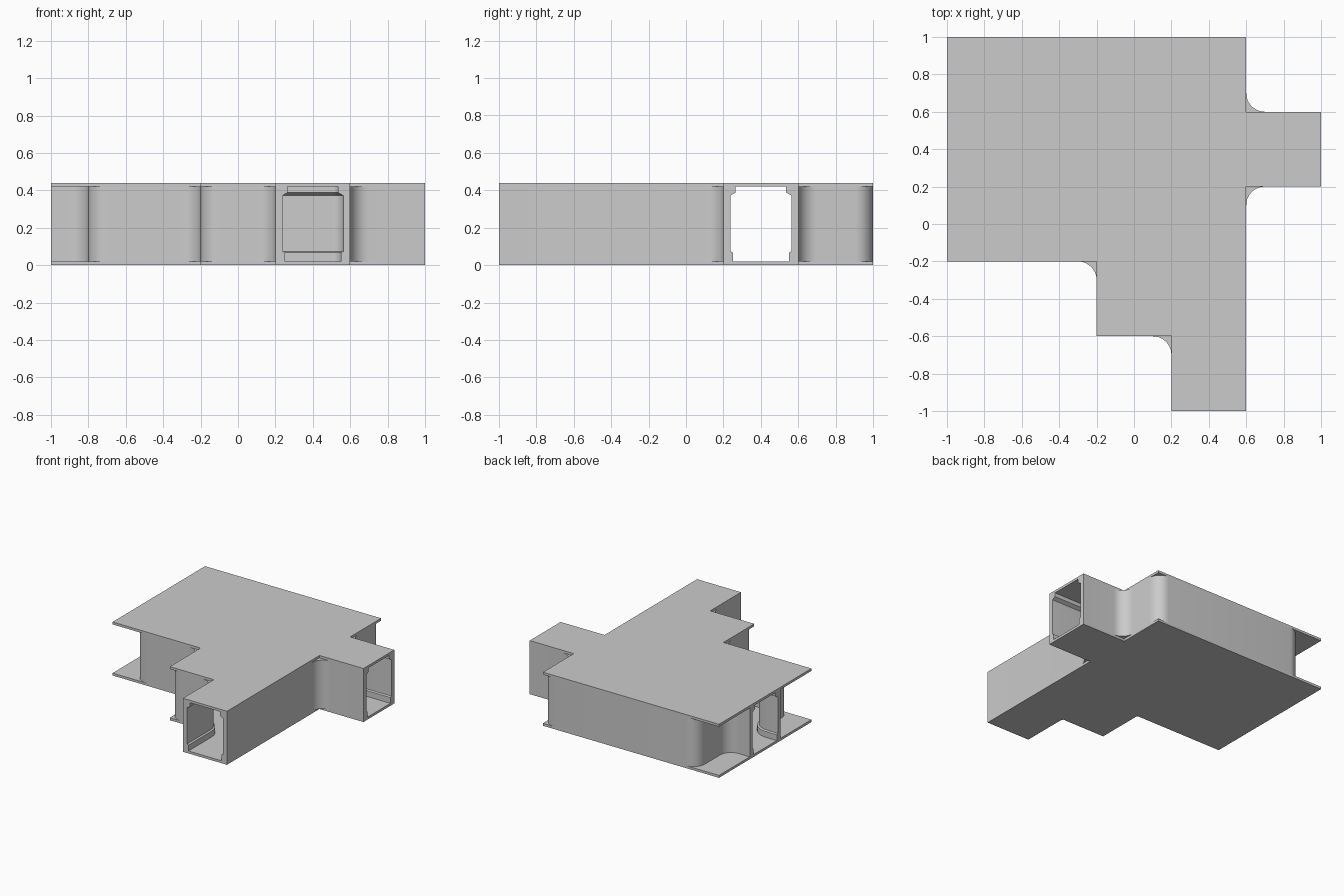
import bpy, bmesh, math
from mathutils import Vector

if "Cube" in bpy.data.objects:
    bpy.data.objects.remove(bpy.data.objects["Cube"])

R, STEPS = 0.1, 10          # wall corner radius and its segments
BASE, TOP = 0.02, 0.42      # wall foot and head heights

# Plan of the floor and ceiling slabs
SLAB = [(-1, -0.2), (-0.2, -0.2), (-0.2, -0.6), (0.2, -0.6), (0.2, -1), (0.6, -1),
        (0.6, 0.2), (1, 0.2), (1, 0.6), (0.6, 0.6), (0.6, 1), (-1, 1)]

# Wall section: (depth inward from the outer face, height)
SECTION = [(0, BASE), (0.05, BASE), (0.05, 0.068), (0.037, 0.074), (0.037, 0.372),
           (0.065, 0.388), (0.065, TOP), (0, TOP)]

# Wall runs between the three open ends, interior on the left
RUNS = {
    "east_wall": [(0.6, -1), (0.6, 0.2), (1, 0.2)],
    "north_wall": [(1, 0.6), (0.6, 0.6), (0.6, 1), (-0.8, 1), (-0.8, 0.6), (-1, 0.6)],
    "south_west_wall": [(-1, 0.2), (-0.8, 0.2), (-0.8, -0.2), (-0.2, -0.2),
                        (-0.2, -0.6), (0.2, -0.6), (0.2, -1)],
}


def finish(name, bm):
    bmesh.ops.recalc_face_normals(bm, faces=bm.faces)
    mesh = bpy.data.meshes.new(name)
    bm.to_mesh(mesh)
    bm.free()
    obj = bpy.data.objects.new(name, mesh)
    bpy.context.collection.objects.link(obj)
    return obj


def slab(name, z, height):
    bm = bmesh.new()
    face = bm.faces.new([bm.verts.new((x, y, z)) for x, y in SLAB])
    ext = bmesh.ops.extrude_face_region(bm, geom=[face])
    verts = [v for v in ext["geom"] if isinstance(v, bmesh.types.BMVert)]
    bmesh.ops.translate(bm, verts=verts, vec=(0, 0, height))
    return finish(name, bm)


def rounded_path(points):
    """Points with tangents, every inner corner replaced by an arc."""
    pts = [Vector(p) for p in points]
    path = [(pts[0], (pts[1] - pts[0]).normalized())]
    for p, q, s in zip(pts, pts[1:], pts[2:]):
        a, b = (q - p).normalized(), (s - q).normalized()
        centre = q - a * R + b * R
        for i in range(STEPS + 1):
            t = i / STEPS * math.pi / 2
            c, n = math.cos(t), math.sin(t)
            path.append((centre + (a * n - b * c) * R, a * c + b * n))
    path.append((pts[-1], (pts[-1] - pts[-2]).normalized()))
    return path


def wall(name, points):
    bm = bmesh.new()
    rings = []
    for p, t in rounded_path(points):
        inward = Vector((-t.y, t.x))
        rings.append([bm.verts.new((*(p + inward * d), z)) for d, z in SECTION])
    n = len(SECTION)
    for r0, r1 in zip(rings, rings[1:]):
        for i in range(n):
            j = (i + 1) % n
            bm.faces.new((r0[i], r0[j], r1[j], r1[i]))
    bm.faces.new(rings[0])
    bm.faces.new(rings[-1])
    obj = finish(name, bm)
    bpy.ops.object.select_all(action='DESELECT')
    obj.select_set(True)
    bpy.context.view_layer.objects.active = obj
    bpy.ops.object.shade_smooth_by_angle(angle=math.radians(20))
    return obj


# Floor and ceiling
slab("floor_slab", 0, BASE)
slab("ceiling_slab", TOP, 0.02)

# Walls with skirting and cornice
for run_name, run in RUNS.items():
    wall(run_name, run)
